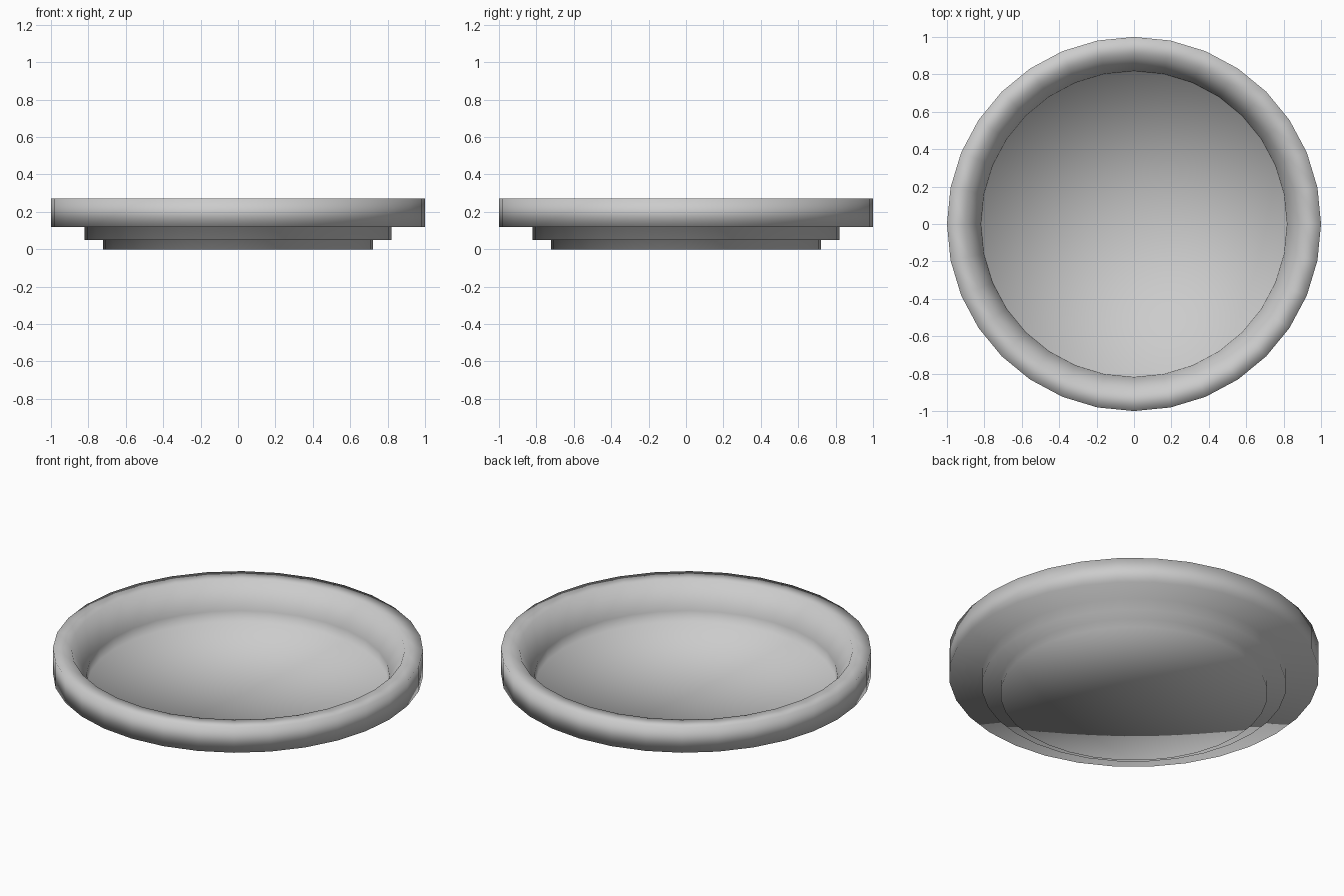
import bpy, bmesh, math

if "Cube" in bpy.data.objects:
    bpy.data.objects.remove(bpy.data.objects["Cube"])

SIDES = 32


def lathe(name, profile, angle):
    """Revolve (radius, z) points around z; radius 0 gives a pole."""
    bm = bmesh.new()
    rings = []
    for r, z in profile:
        if r == 0:
            rings.append([bm.verts.new((0, 0, z))] * SIDES)
        else:
            rings.append([bm.verts.new((r * math.cos(2 * math.pi * i / SIDES),
                                        r * math.sin(2 * math.pi * i / SIDES), z))
                          for i in range(SIDES)])
    for a, b in zip(rings, rings[1:]):
        for i in range(SIDES):
            j = (i + 1) % SIDES
            bm.faces.new(list(dict.fromkeys([a[i], a[j], b[j], b[i]])))
    bmesh.ops.recalc_face_normals(bm, faces=bm.faces)
    mesh = bpy.data.meshes.new(name)
    bm.to_mesh(mesh)
    bm.free()
    obj = bpy.data.objects.new(name, mesh)
    bpy.context.collection.objects.link(obj)
    bpy.ops.object.select_all(action='DESELECT')
    obj.select_set(True)
    bpy.context.view_layer.objects.active = obj
    bpy.ops.object.shade_smooth_by_angle(angle=math.radians(angle))
    return obj


# Round dish in one shell: foot, step, rim, sloping inner wall, flat floor
lathe("dish", [
    (0, 0), (0.722, 0), (0.722, 0.05),      # foot
    (0.822, 0.05), (0.822, 0.12),           # step
    (1.0, 0.12), (1.0, 0.27), (0.9, 0.27),  # rim
    (0.818, 0.12), (0.815, 0.055), (0, 0.055),  # inner wall and floor
], angle=180)
